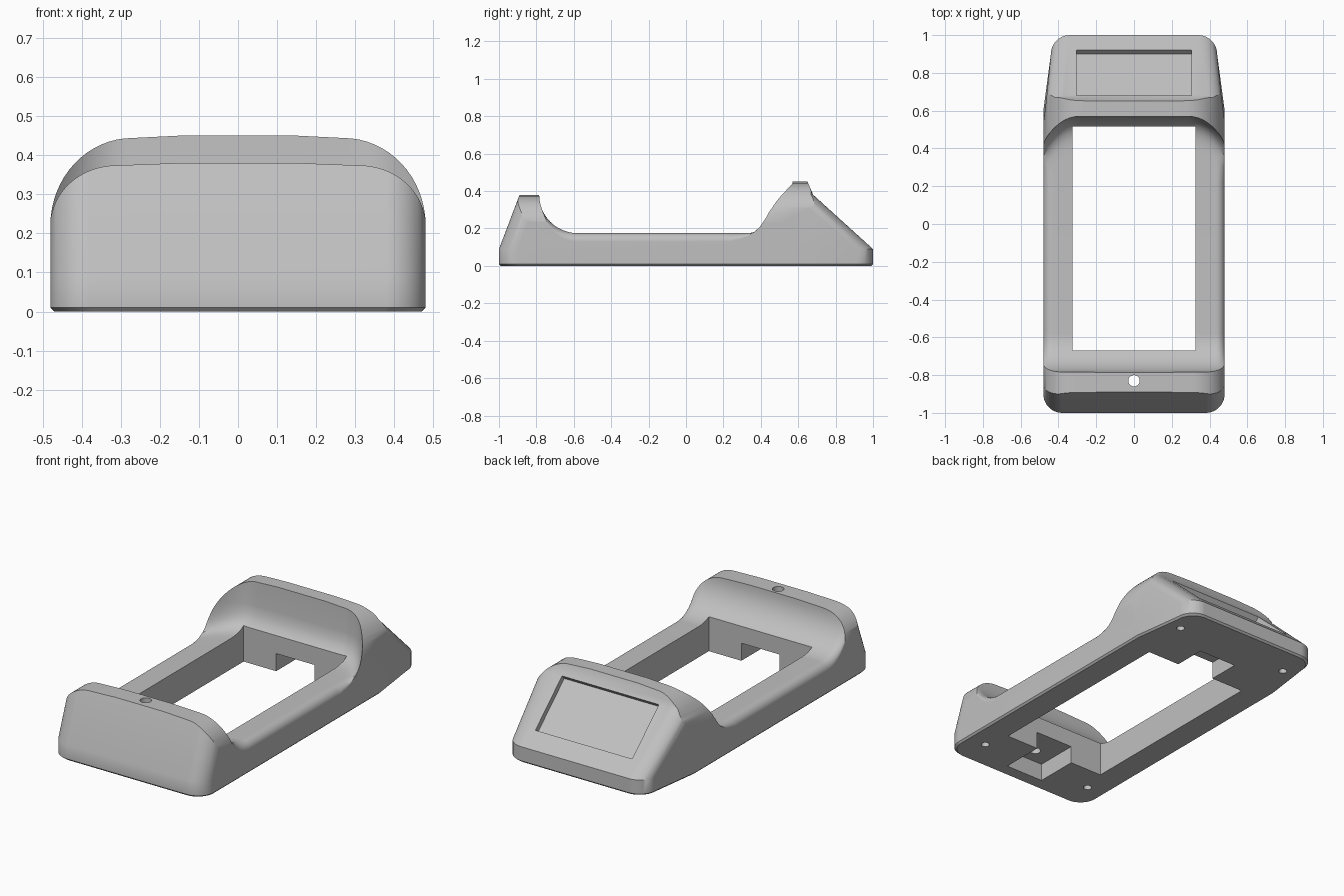
import bpy, bmesh, math
from mathutils import Matrix

old = bpy.data.objects.get("Cube")
if old:
    bpy.data.objects.remove(old, do_unlink=True)

grey = bpy.data.materials.new("light grey plastic")
grey.use_nodes = True
GREY = (0.53, 0.53, 0.53, 1)
grey.diffuse_color = GREY
grey.node_tree.nodes["Principled BSDF"].inputs["Base Color"].default_value = GREY


def clamp(v, top=1.0):
    return max(0.0, min(top, v))


def make_object(name, bm):
    bmesh.ops.recalc_face_normals(bm, faces=bm.faces)
    mesh = bpy.data.meshes.new(name)
    bm.to_mesh(mesh)
    bm.free()
    mesh.materials.append(grey)
    obj = bpy.data.objects.new(name, mesh)
    bpy.context.collection.objects.link(obj)
    return obj


def loft(name, rings):
    """Skin closed rings of equal length and cap both ends."""
    bm = bmesh.new()
    rows = [[bm.verts.new(p) for p in ring] for ring in rings]
    n = len(rows[0])
    for a, b in zip(rows, rows[1:]):
        for i in range(n):
            j = (i + 1) % n
            bm.faces.new((a[i], a[j], b[j], b[i]))
    bm.faces.new(rows[0])
    bm.faces.new(rows[-1])
    return make_object(name, bm)


def box(name, x, y, z):
    bm = bmesh.new()
    bmesh.ops.create_cube(bm, size=1)
    for v in bm.verts:
        v.co = [lo + (c + 0.5) * (hi - lo) for c, (lo, hi) in zip(v.co, (x, y, z))]
    return make_object(name, bm)


def drill(name, x, y, radius, z0, z1):
    bm = bmesh.new()
    bmesh.ops.create_cone(bm, cap_ends=True, segments=32, radius1=radius,
                          radius2=radius, depth=z1 - z0,
                          matrix=Matrix.Translation((x, y, (z0 + z1) / 2)))
    return make_object(name, bm)


def combine(target, tool, operation="DIFFERENCE"):
    mod = target.modifiers.new(tool.name, "BOOLEAN")
    mod.operation, mod.solver, mod.object = operation, "EXACT", tool
    bpy.ops.object.select_all(action="DESELECT")
    bpy.context.view_layer.objects.active = target
    target.select_set(True)
    bpy.ops.object.modifier_apply(modifier=mod.name)
    bpy.data.objects.remove(tool, do_unlink=True)


# Footprint with rounded corners, tapering toward the back
def footprint(z, front, back, inset=0.0):
    wide = 0.48 - inset
    tail = wide - 0.04 * clamp((back - 0.6) / 0.4)
    r, steps = 0.1, 10
    half = []
    for i in range(steps + 1):
        a = math.pi / 2 * i / steps
        half.append((wide - r + r * math.sin(a), front + r - r * math.cos(a)))
    half.append((wide, min(0.6, back - 0.2)))
    for i in range(steps + 1):
        a = math.pi / 2 * i / steps
        half.append((tail - r + r * math.cos(a), back - r + r * math.sin(a)))
    return [(x, y, z) for x, y in half] + [(-x, y, z) for x, y in reversed(half)]


body = loft("printer_stand_body", [
    footprint(0, -0.99, 0.99, 0.01), footprint(0.01, -1, 1), footprint(0.09, -1, 1),
    footprint(0.38, -0.89, 0.68), footprint(0.45, -0.863, 0.65),
    footprint(0.5, -0.845, 0.63)])


# Arched envelope: lower over the front, higher over the back
def arch(y, top, rx):
    side, shoulder = 0.22, top - 0.008
    half = [(0.48, -0.1)]
    for i in range(17):
        a = math.pi / 2 * i / 16
        half.append((0.48 - rx + rx * math.cos(a), side + (shoulder - side) * math.sin(a)))
    half += [(0.15, top - 0.002)]
    half = [(x + 0.001 * (x > 0.479), z) for x, z in half]
    return [(x, y, z) for x, z in half] + [(-x, y, z) for x, z in reversed(half)]


envelope = loft("arch_envelope", [arch(-1.1, 0.382, 0.17), arch(-0.7, 0.382, 0.17),
                                  arch(-0.3, 0.452, 0.21), arch(1.1, 0.452, 0.21)])
combine(body, envelope, "INTERSECT")


# Scoop between the two ends, with a curved back wall and rounded rails
def scoop_section(x):
    t = clamp((abs(x) - 0.28) / 0.2, 1.3)
    u = clamp(abs(x) - 0.435, 0.045)
    fall = 0.045 - math.sqrt(max(0, 0.045 ** 2 - u * u))
    profile = [(-0.785, 0.7)]
    for i in range(13):
        a = math.pi / 2 * i / 12
        profile.append((-0.58 - 0.205 * math.cos(a), 0.38 - 0.205 * math.sin(a)))
    profile += [(0.0, 0.175), (0.22, 0.175)]
    wall = [(0.36, 0.175), (0.42, 0.176), (0.455, 0.18), (0.49, 0.188), (0.52, 0.206),
            (0.54, 0.23), (0.555, 0.262), (0.565, 0.31), (0.57, 0.45), (0.57, 0.7)]
    profile += [(y - 0.13 * t ** 2.3, z) for y, z in wall]
    return [(x, y, z - fall * clamp((0.38 - z) / 0.2) * clamp((0.4 - y) / 0.15))
            for y, z in profile]


columns = [0.0, 0.28] + [0.28 + 0.155 * i / 10 for i in range(1, 11)]
columns += [0.435 + 0.045 * math.sin(math.pi / 2 * i / 8) for i in range(1, 9)] + [0.53]
columns = [-x for x in reversed(columns[1:])] + columns
combine(body, loft("scoop", [scoop_section(x) for x in columns]))

# Central opening and the cable notches at each end of it
combine(body, box("opening", (-0.325, 0.325), (-0.67, 0.515), (-0.1, 0.7)))
combine(body, box("front_notch", (-0.12, 0.12), (-0.92, -0.6), (-0.1, 0.1)))
combine(body, box("back_notch", (-0.12, 0.12), (0.45, 0.7), (-0.1, 0.1)))

# Screen recess, square to the sloping back
slope = math.atan2(0.29, 0.32)
screen = box("screen_recess", (-0.305, 0.305), (-0.162, 0.162), (-0.03, 0.1))
screen.data.transform(Matrix.Translation((0, 0.8, 0.271)) @ Matrix.Rotation(-slope, 4, "X"))
combine(body, screen)

# Cable hole in the front top, and four screw holes underneath
combine(body, drill("cable_hole", 0, -0.83, 0.03, 0.05, 0.6))
for sx in (-1, 1):
    for sy in (-1, 1):
        combine(body, drill("screw_hole", sx * 0.36, sy * 0.82, 0.022, -0.1, 0.08))

bpy.ops.object.shade_smooth_by_angle(angle=math.radians(28))
body.modifiers.new("even_shading", "WEIGHTED_NORMAL").keep_sharp = True
